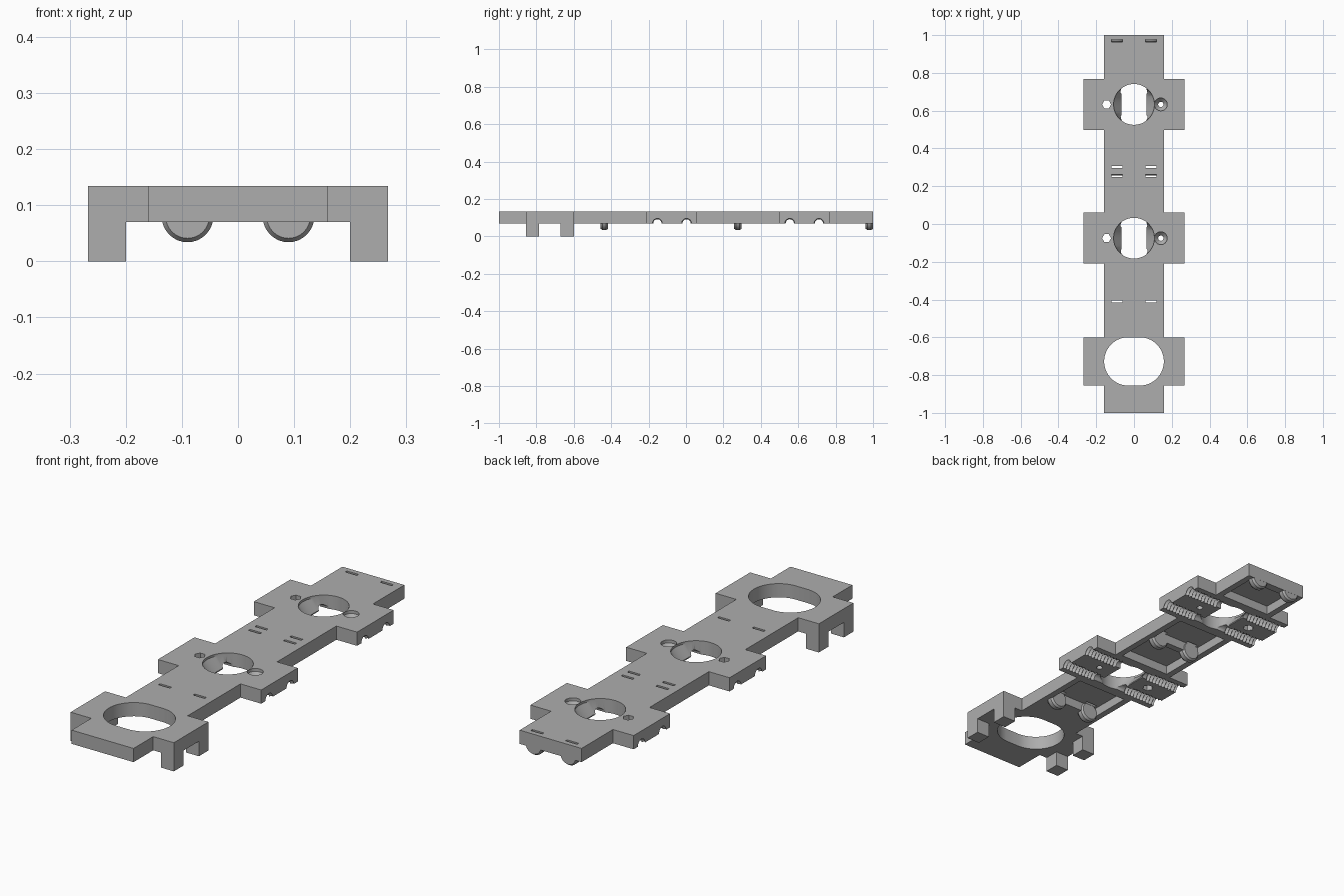
import bpy, bmesh
from math import cos, sin, tau, pi

if "Cube" in bpy.data.objects:
    bpy.data.objects.remove(bpy.data.objects["Cube"], do_unlink=True)

grey = bpy.data.materials.new("plain grey")
grey.use_nodes = True
GREY = (0.42, 0.42, 0.42, 1)
grey.diffuse_color = GREY
grey.node_tree.nodes["Principled BSDF"].inputs["Base Color"].default_value = GREY

BOTTOM, TOP = 0.07, 0.134
WING = 0.267
BAY_Y = (-0.075, 0.633)      # centres of the two mounting bays
OVAL_Y = -0.7275


def loft(name, rings):
    """Closed solid through a list of equal-length point rings."""
    bm = bmesh.new()
    rows = [[bm.verts.new(p) for p in ring] for ring in rings]
    n = len(rows[0])
    for a, b in zip(rows, rows[1:]):
        for i in range(n):
            j = (i + 1) % n
            bm.faces.new((a[i], a[j], b[j], b[i]))
    bm.faces.new(rows[0][::-1])
    bm.faces.new(rows[-1])
    bmesh.ops.recalc_face_normals(bm, faces=bm.faces)
    mesh = bpy.data.meshes.new(name)
    bm.to_mesh(mesh)
    bm.free()
    mesh.materials.append(grey)
    obj = bpy.data.objects.new(name, mesh)
    bpy.context.collection.objects.link(obj)
    return obj


def prism(name, outline, z0, z1):
    return loft(name, [[(x, y, z) for x, y in outline] for z in (z0, z1)])


def box(name, x0, x1, y0, y1, z0, z1):
    return prism(name, [(x0, y0), (x1, y0), (x1, y1), (x0, y1)], z0, z1)


def circle(r, n):
    return [(r * cos(tau * i / n), r * sin(tau * i / n)) for i in range(n)]


def turned_z(name, x, y, profile, n=24):
    return loft(name, [[(x + u, y + v, z) for u, v in circle(r, n)] for r, z in profile])


def activate(obj):
    bpy.ops.object.select_all(action='DESELECT')
    obj.select_set(True)
    bpy.context.view_layer.objects.active = obj


def cut(target, cutter):
    cutter.hide_render = True
    mod = target.modifiers.new("cut", 'BOOLEAN')
    mod.operation, mod.solver, mod.object = 'DIFFERENCE', 'EXACT', cutter
    activate(target)
    bpy.ops.object.modifier_apply(modifier=mod.name)
    bpy.data.objects.remove(cutter, do_unlink=True)


# Deck with three pairs of wings
half = [(0.16, -1.0)]
for y0, y1 in ((-0.855, -0.60), (-0.21, 0.06), (0.498, 0.768)):
    half += [(0.16, y0), (WING, y0), (WING, y1), (0.16, y1)]
half.append((0.16, 1.0))
deck = prism("deck", half + [(-x, y) for x, y in reversed(half)], BOTTOM, TOP)

# Large oval opening
oval = [(u + (0.03 if u > 0 else -0.03), v + OVAL_Y)
        for u, v in [(0.128 * cos(tau * (i + 0.5) / 48), 0.128 * sin(tau * (i + 0.5) / 48))
                     for i in range(48)]]
cut(deck, prism("oval_cutter", oval, 0, 0.2))

# Shallow pockets underneath, leaving cross ribs
for y0, y1 in ((-0.425, -0.225), (0.075, 0.262), (0.293, 0.483), (0.783, 0.962)):
    cut(deck, box("pocket_cutter", -0.13, 0.13, y0, y1, 0, 0.112))

# Strap slots beside the ribs
for y, floor in ((-0.41, 0), (0.255, 0), (0.302, 0), (0.97, 0.1)):
    for x in (-0.09, 0.09):
        cut(deck, box("slot_cutter", x - 0.03, x + 0.03, y - 0.006, y + 0.006, floor, 0.2))

for y in BAY_Y:
    # Funnel opening, round above and narrowed to a slot below
    ring = circle(0.108, 48)
    slot = [(max(-0.065, min(0.065, u)), v) for u, v in ring]
    cut(deck, loft("funnel_cutter", [
        [(u, v + y, z) for u, v in outline]
        for outline, z in ((slot, 0.05), (slot, BOTTOM + 0.005), (ring, TOP - 0.01), (ring, 0.15))]))
    # Plain hole and countersunk hole
    cut(deck, turned_z("hole_cutter", -0.145, y, [(0.024, 0), (0.024, 0.2)], 6))
    cut(deck, turned_z("countersink_cutter", 0.142, y,
                       [(0.014, 0), (0.014, 0.098), (0.034, 0.12), (0.034, 0.2)]))
    # Threaded half-round channels running across the wings
    for dy in (-0.078, 0.078):
        right = []
        x = 0.09
        while x < 0.27:
            right += [(x, 0.022), (x + 0.009, 0.034)]
            x += 0.018
        profile = [(-x, r) for x, r in reversed(right)] + right
        cut(deck, loft("thread_cutter", [
            [(px, y + dy + u, BOTTOM + v) for u, v in circle(r, 20)] for px, r in profile]))

activate(deck)
bpy.ops.object.shade_smooth_by_angle(angle=pi / 6)

# Four square legs under the front wings
for side, label in ((1, "left"), (-1, "right")):
    for y, place in ((-0.82, "front"), (-0.635, "rear")):
        xs = sorted((side * 0.2, side * WING))
        box(f"{label}_{place}_leg", *xs, y - 0.035, y + 0.035, 0, BOTTOM + 0.001)

# Tapered round lugs on the cross ribs
for k, y in enumerate((-0.437, 0.277, 0.98)):
    for side, label in ((1, "left"), (-1, "right")):
        lug = loft(f"{label}_strap_lug_{k + 1}", [
            [(side * 0.09 + u, y + dy, 0.08 + v) for u, v in circle(r, 32)]
            for dy, r in ((-0.0195, 0.039), (-0.01, 0.046), (0.01, 0.046), (0.0195, 0.039))])
        activate(lug)
        bpy.ops.object.shade_smooth_by_angle(angle=pi / 6)
